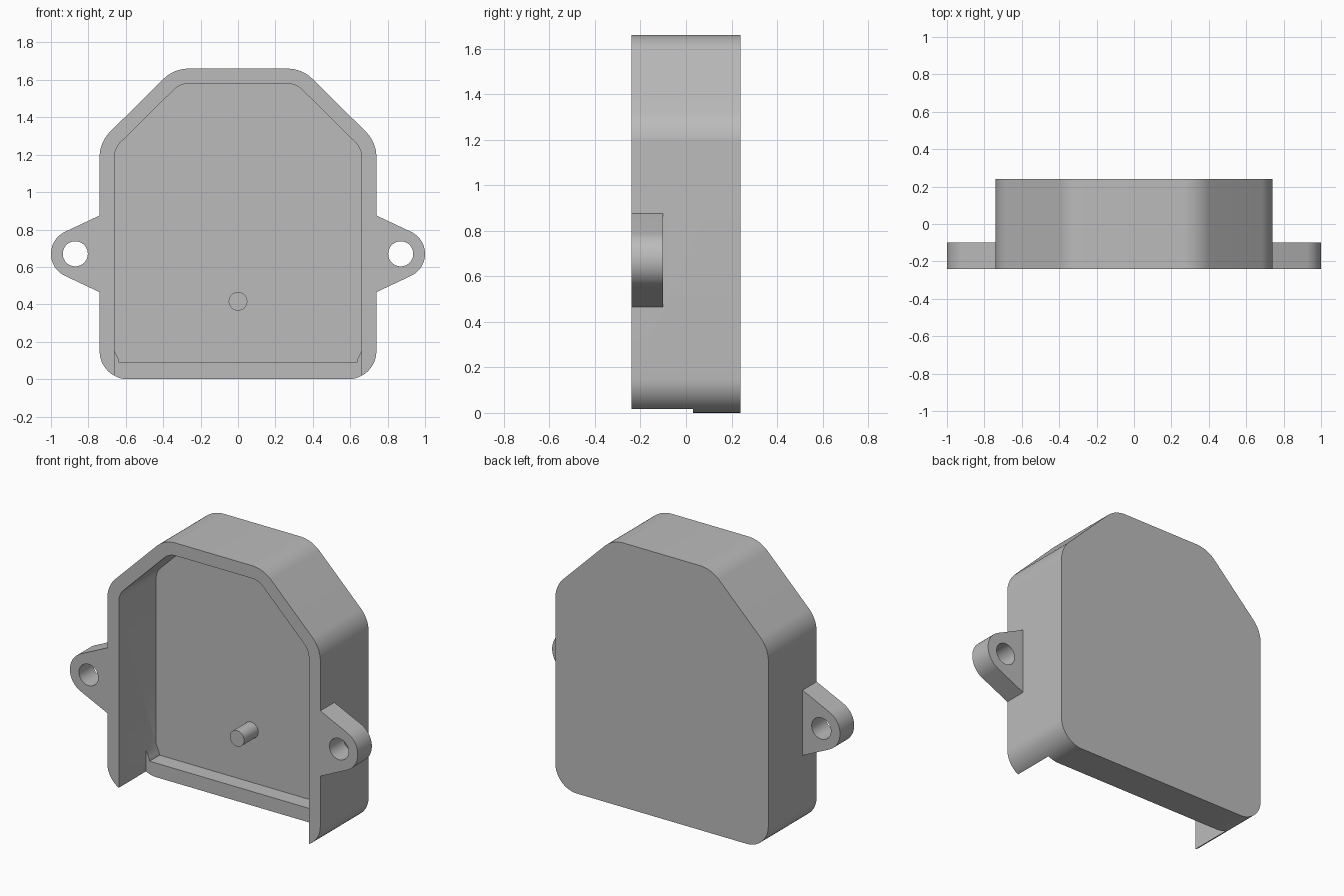
import bpy, bmesh, math
from mathutils import Vector

if "Cube" in bpy.data.objects:
    bpy.data.objects.remove(bpy.data.objects["Cube"], do_unlink=True)

grey = bpy.data.materials.new("plain grey")
grey.use_nodes = True
colour = (0.5, 0.5, 0.5, 1)
grey.diffuse_color = colour
grey.node_tree.nodes["Principled BSDF"].inputs["Base Color"].default_value = colour

FRONT, BACK, FLOOR, LIP = -0.24, 0.24, 0.13, 0.03


def arc(cx, cz, r, a0, a1, steps):
    angles = [math.radians(a0 + (a1 - a0) * i / steps) for i in range(steps + 1)]
    return [(cx + r * math.cos(a), cz + r * math.sin(a)) for a in angles]


def rounded(corners, steps=12):
    """Replace each (x, z, radius) corner with a tangent arc."""
    pts = []
    for i, (x, z, r) in enumerate(corners):
        p = Vector((x, z))
        if r == 0:
            pts.append((x, z))
            continue
        a = (Vector(corners[i - 1][:2]) - p).normalized()
        b = (Vector(corners[(i + 1) % len(corners)][:2]) - p).normalized()
        half = a.angle(b) / 2
        centre = p + (a + b).normalized() * r / math.sin(half)
        start = p + a * r / math.tan(half) - centre
        end = p + b * r / math.tan(half) - centre
        a0 = math.atan2(start.y, start.x)
        sweep = math.atan2(start.x * end.y - start.y * end.x, start.dot(end))
        pts += arc(centre.x, centre.y, r, math.degrees(a0),
                   math.degrees(a0 + sweep), steps)
    return pts


def mirrored(half):
    return half + [(-c[0], *c[1:]) for c in reversed(half)]


def prism(name, pts, y0, y1):
    """Extrude an x-z outline from y0 to y1."""
    bm = bmesh.new()
    face = bm.faces.new([bm.verts.new((x, y0, z)) for x, z in pts])
    new = bmesh.ops.extrude_face_region(bm, geom=[face])["geom"]
    bmesh.ops.translate(bm, vec=(0, y1 - y0, 0),
                        verts=[v for v in new if isinstance(v, bmesh.types.BMVert)])
    bmesh.ops.recalc_face_normals(bm, faces=bm.faces)
    mesh = bpy.data.meshes.new(name)
    bm.to_mesh(mesh)
    bm.free()
    mesh.materials.append(grey)
    obj = bpy.data.objects.new(name, mesh)
    bpy.context.collection.objects.link(obj)
    return obj


def combine(target, tool, operation):
    mod = target.modifiers.new(operation, "BOOLEAN")
    mod.operation, mod.solver, mod.object = operation, "EXACT", tool
    bpy.context.view_layer.objects.active = target
    bpy.ops.object.modifier_apply(modifier=mod.name)
    bpy.data.objects.remove(tool, do_unlink=True)


# Housing shell
outline = mirrored([(0.74, 0, 0.15), (0.74, 1.267, 0.19), (0.343, 1.66, 0.19)])
housing = prism("housing", rounded(outline), FRONT, BACK)

# Recess, and the opening through the front of the bottom wall
recess = mirrored([(0.635, 0.088, 0), (0.64, 0.11, 0), (0.66, 0.15, 0),
                   (0.66, 1.234, 0.11), (0.31, 1.58, 0.11)])
combine(housing, prism("recess_cutter", rounded(recess), FRONT - 0.1, FLOOR), "DIFFERENCE")
opening = mirrored([(0.66, -0.1), (0.66, 0.4)])
combine(housing, prism("opening_cutter", opening, FRONT - 0.1, LIP), "DIFFERENCE")

# Mounting ears with screw holes
for side in (1, -1):
    ear = [(0.70, 0.465), (0.74, 0.465)] + arc(0.87, 0.67, 0.13, -65, 65, 24)
    ear += [(0.74, 0.875), (0.70, 0.875)]
    combine(housing, prism("ear", [(side * x, z) for x, z in ear], FRONT, -0.10), "UNION")
    hole = arc(side * 0.87, 0.67, 0.067, 0, 352.5, 47)
    combine(housing, prism("hole_cutter", hole, FRONT - 0.1, 0), "DIFFERENCE")

# Locating peg on the inside of the back wall
combine(housing, prism("peg", arc(0, 0.416, 0.05, 0, 348.75, 31), -0.01, 0.18), "UNION")

bpy.ops.object.select_all(action="DESELECT")
housing.select_set(True)
bpy.context.view_layer.objects.active = housing
bpy.ops.object.shade_smooth_by_angle(angle=math.radians(30))
